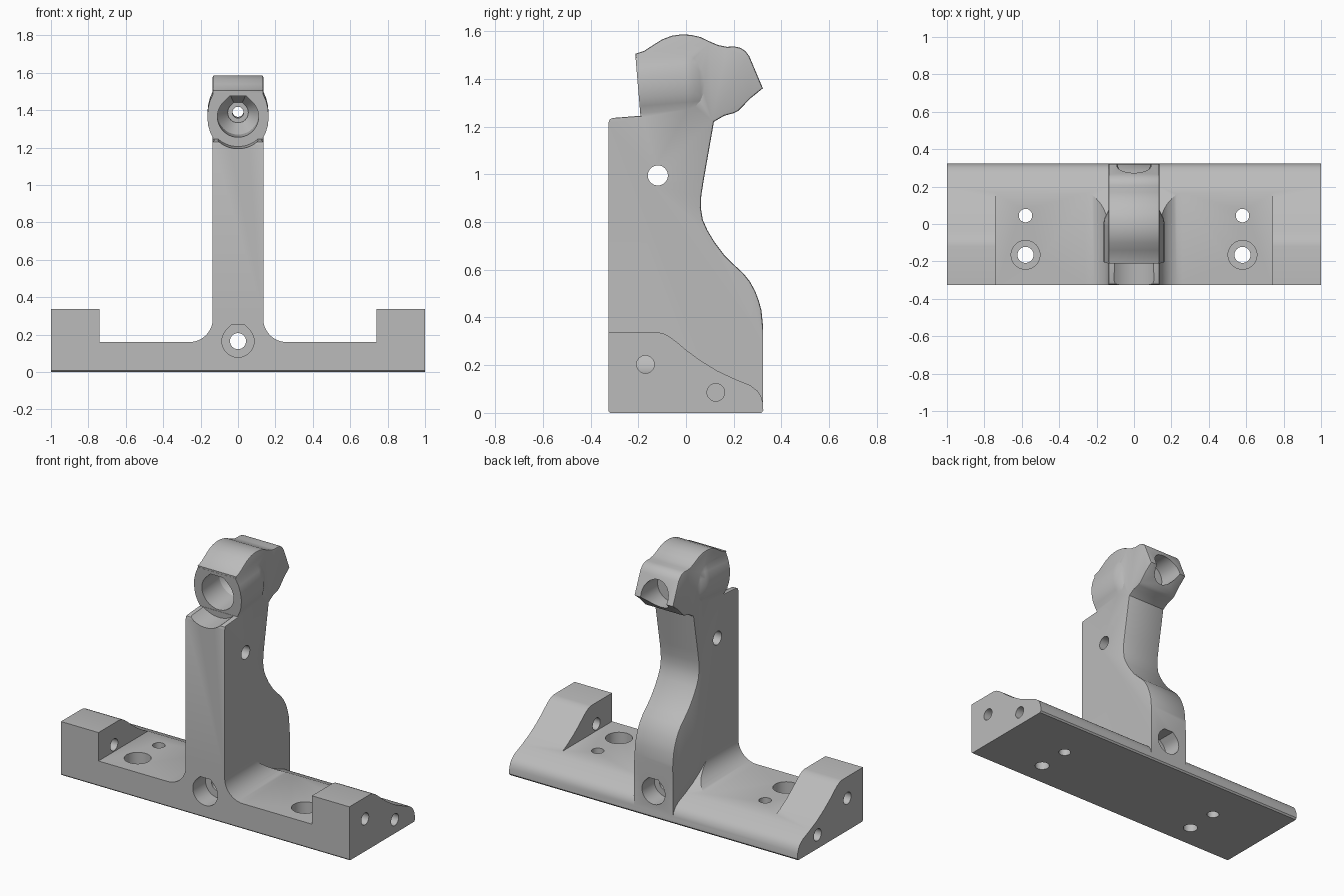
import bpy
import bmesh
from math import pi, cos, sin, tan, radians
from mathutils import Matrix, Vector

cube = bpy.data.objects.get("Cube")
if cube:
    bpy.data.objects.remove(cube, do_unlink=True)

grey = bpy.data.materials.new("grey_plastic")
grey.use_nodes = True
grey.diffuse_color = (0.5, 0.5, 0.5, 1)
grey.node_tree.nodes["Principled BSDF"].inputs["Base Color"].default_value = (0.5, 0.5, 0.5, 1)


def ring(points, axis, t):
    """Place a flat outline across the given axis at distance t."""
    place = {"X": lambda a, b: (t, a, b),
             "Y": lambda a, b: (a, t, b),
             "Z": lambda a, b: (a, b, t)}[axis]
    return [Vector(place(a, b)) for a, b in points]


def loft(name, rings, matrix=None, bevel=0):
    """Closed solid through matching rings, optionally with softened rims."""
    bm = bmesh.new()
    loops = [[bm.verts.new(p) for p in r] for r in rings]
    n = len(loops[0])
    bm.faces.new(loops[0])
    bm.faces.new(loops[-1])
    for lo, hi in zip(loops, loops[1:]):
        for i in range(n):
            j = (i + 1) % n
            bm.faces.new((lo[i], lo[j], hi[j], hi[i]))
    bmesh.ops.recalc_face_normals(bm, faces=bm.faces)
    if bevel:
        rims = []
        for e in bm.edges:
            a, b = e.verts[0].co, e.verts[1].co
            mid = (a + b) / 2
            if abs(a.x - b.x) < 1e-5 and mid.z > 0.4 and mid.y > -0.3:
                rims.append(e)
        bmesh.ops.bevel(bm, geom=rims, offset=bevel, segments=2, profile=0.5, affect="EDGES")
    if matrix:
        bm.transform(matrix)
    mesh = bpy.data.meshes.new(name)
    bm.to_mesh(mesh)
    bm.free()
    mesh.materials.append(grey)
    obj = bpy.data.objects.new(name, mesh)
    bpy.context.collection.objects.link(obj)
    return obj


def prism(name, points, axis, a, b, **kw):
    return loft(name, [ring(points, axis, a), ring(points, axis, b)], **kw)


def circle(r, u=0, v=0, n=40):
    return [(u + r * cos(2 * pi * i / n), v + r * sin(2 * pi * i / n)) for i in range(n)]


def teardrop(r, u=0, v=0, n=30):
    """Round hole with sloped shoulders and a flat roof."""
    arc = [radians(135 + 270 * i / n) for i in range(n + 1)]
    flat = r * tan(pi / 8)
    return [(u + r * cos(t), v + r * sin(t)) for t in arc] + [(u + flat, v + r), (u - flat, v + r)]


def combine(target, other, operation):
    mod = target.modifiers.new("combine", "BOOLEAN")
    mod.operation = operation
    mod.solver = "EXACT"
    mod.object = other
    bpy.context.view_layer.objects.active = target
    bpy.ops.object.modifier_apply(modifier=mod.name)
    bpy.data.objects.remove(other, do_unlink=True)


# Base: side profile trimmed by a front profile with pockets and fillets
base_side = [(-0.317, 0), (0.316, 0), (0.324, 0.01), (0.322, 0.045), (0.314, 0.07), (0.30, 0.092),
             (0.27, 0.115), (0.2, 0.144), (0.13, 0.177), (0.06, 0.22), (0, 0.264),
             (-0.04, 0.298), (-0.07, 0.32), (-0.095, 0.333), (-0.12, 0.338),
             (-0.325, 0.338), (-0.325, 0.008)]
fillet = [(0.26 + 0.125 * cos(t), 0.285 + 0.125 * sin(t))
          for t in [radians(270 - 90 * i / 12) for i in range(13)]]
right_half = [(1.1, -0.1), (1.1, 0.4), (0.74, 0.4), (0.74, 0.16)] + fillet + [(0.12, 0.4)]
base_front = right_half + [(-x, z) for x, z in reversed(right_half)]

body = prism("mount_bracket", base_side, "X", -1, 1)
combine(body, prism("front_trim", base_front, "Y", -0.5, 0.5), "INTERSECT")

# Upright with the head outline
upright_side = [(-0.325, 0.02), (0.322, 0.02), (0.322, 0.37), (0.316, 0.43), (0.305, 0.47), (0.29, 0.51),
                (0.268, 0.55), (0.24, 0.585), (0.2, 0.622), (0.16, 0.662), (0.12, 0.715),
                (0.09, 0.765), (0.07, 0.81), (0.062, 0.86), (0.064, 0.91), (0.075, 0.98),
                (0.117, 1.22), (0.16, 1.245), (0.2, 1.256), (0.22, 1.266), (0.27, 1.318),
                (0.322, 1.36), (0.265, 1.495), (0.25, 1.515), (0.23, 1.529), (0.205, 1.535), (0.17, 1.534),
                (0.135, 1.541), (0.1, 1.556), (0.06, 1.575), (0.02, 1.584), (-0.02, 1.586),
                (-0.06, 1.58), (-0.1, 1.565), (-0.14, 1.54), (-0.175, 1.517), (-0.212, 1.505),
                (-0.19, 1.245), (-0.305, 1.236), (-0.32, 1.23), (-0.325, 1.215)]
combine(body, prism("upright", upright_side, "X", -0.135, 0.135, bevel=0.008), "UNION")

# Bulging boss around the slightly tilted head bore
tilt = Matrix.Translation((0, -0.2, 1.365)) @ Matrix.Rotation(0.0845, 4, "X")
half = [(0.13, -0.12), (0.15, -0.08), (0.16, -0.045), (0.164, 0), (0.16, 0.045), (0.15, 0.085), (0.13, 0.13)]
boss = half + [(-x, z) for x, z in reversed(half)]
fade = [(-0.001, 1), (0.2, 1), (0.23, 0.97), (0.26, 0.88), (0.29, 0.79)]
combine(body, loft("head_boss", [ring([(x * s, z) for x, z in boss], "Y", y) for y, s in fade],
                   matrix=tilt), "UNION")

# Head bore with funnel, tool groove in the shoulder, rear socket
steps = [(-0.05, 0.11), (0.17, 0.11), (0.26, 0.055), (0.27, 0.055), (0.27, 0.03), (0.42, 0.03)]
cutters = [
    loft("head_bore", [ring(teardrop(r), "Y", y) for y, r in steps], matrix=tilt),
    prism("tool_groove", circle(0.16, n=64), "Y", -0.3, -0.002, matrix=tilt),
    prism("rear_socket", circle(0.092, 0, 1.383), "Y", 0.15, 0.5),
    # Upright cross hole and lower bolt hole
    prism("cross_hole", circle(0.042, -0.118, 0.995), "X", -0.3, 0.3),
    prism("bolt_hole", circle(0.043, 0, 0.165), "Y", -0.5, 0.5),
    prism("front_counterbore", teardrop(0.086, 0, 0.165), "Y", -0.5, -0.2),
    prism("back_counterbore", teardrop(0.08, 0, 0.165), "Y", 0.2, 0.5),
]

# Base plate screw holes and end holes on both sides
for s in (-1, 1):
    cutters += [
        prism("screw_hole", circle(0.043, s * 0.58, -0.165), "Z", -0.1, 0.3),
        prism("screw_counterbore", circle(0.077, s * 0.58, -0.165), "Z", 0.07, 0.3),
        prism("pin_hole", circle(0.036, s * 0.58, 0.045), "Z", -0.1, 0.3),
        prism("end_hole_upper", circle(0.037, -0.17, 0.203), "X", s * 0.7, s * 1.1),
        prism("end_hole_lower", circle(0.037, 0.125, 0.086), "X", s * 0.75, s * 1.1),
    ]
for cutter in cutters:
    combine(body, cutter, "DIFFERENCE")

# Smooth curved faces, keep hard edges
bpy.ops.object.select_all(action="DESELECT")
body.select_set(True)
bpy.context.view_layer.objects.active = body
bpy.ops.object.shade_smooth_by_angle(angle=radians(28))
